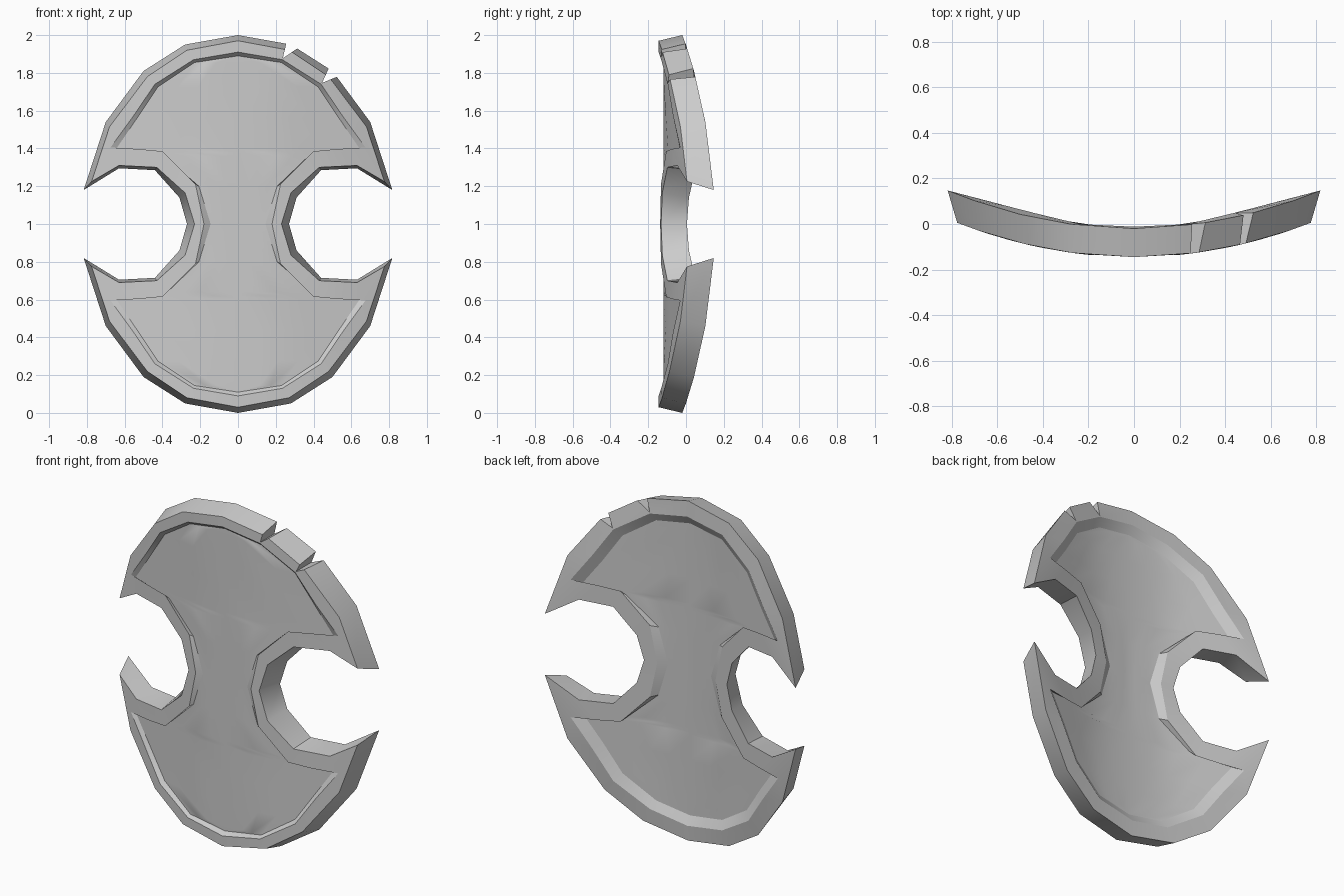
import bpy, bmesh, math

if "Cube" in bpy.data.objects:
    bpy.data.objects.remove(bpy.data.objects["Cube"])

# Quarter outlines (x, z): top centre -> side tip -> waist
BACK_OUT = [(0, 2), (.28, 1.95), (.5, 1.81), (.7, 1.54), (.817, 1.18),
            (.63, 1.295), (.44, 1.285), (.31, 1.14), (.27, 1)]
FRONT_OUT = [(0, 1.97), (.27, 1.92), (.48, 1.78), (.68, 1.515), (.775, 1.225),
             (.63, 1.31), (.43, 1.30), (.28, 1.165), (.23, 1)]
RIM_IN = [(0, 1.91), (.235, 1.87), (.44, 1.74), (.555, 1.57), (.675, 1.405),
          (.53, 1.397), (.40, 1.385), (.225, 1.21), (.18, 1)]
PANEL = [(0, 1.89), (.23, 1.855), (.425, 1.725), (.535, 1.56), (.645, 1.397),
         (.52, 1.38), (.39, 1.36), (.207, 1.2), (.145, 1)]
RIM_IN_BACK = RIM_IN[:7] + [(.235, 1.21), (.19, 1)]
PANEL_BACK = [(0, 1.86), (.215, 1.825), (.405, 1.70), (.515, 1.535), (.625, 1.385),
              (.51, 1.37), (.38, 1.35), (.20, 1.2), (.14, 1)]


# Depth of the plate across its width
def curved(base):
    return lambda x, z: base + .25 * x * x


def back_bent(drop):
    return lambda x, z: -drop + (.257 * (abs(x) - .25) if abs(x) > .25 else .048 * abs(x) - .012)


def front_bent(x, z):
    return -.12 + .2 * max(0, abs(x) - .2)


def outer_back(x, z):
    # outer arc is curved, side notches follow the bent back
    in_notch = abs(z - 1) < .3 and abs(x) < .7
    return back_bent(0)(x, z) if in_notch else curved(-.02)(x, z)


def full_outline(q):
    right = q + [(x, 2 - z) for x, z in reversed(q[:-1])]
    return right + [(-x, z) for x, z in reversed(right[1:-1])]


bm = bmesh.new()


def ring(q, depth):
    return [bm.verts.new((x, depth(x, z), z)) for x, z in full_outline(q)]


def bridge(a, b, tag):
    n = len(a)
    for i in range(n):
        j = (i + 1) % n
        bm.faces.new((a[i], a[j], b[j], b[i])).material_index = tag


def panel(q, depth, tag, cols=8):
    rows = []
    for x, z in full_outline(q)[:17]:
        if x == 0:
            rows.append([bm.verts.new((0, depth(0, z), z))] * (cols + 1))
        else:
            xs = [x * (2 * c / cols - 1) for c in range(cols + 1)]
            rows.append([bm.verts.new((u, depth(u, z), z)) for u in xs])
    for r, s in zip(rows, rows[1:]):
        for c in range(cols):
            loop = list(dict.fromkeys((r[c], r[c + 1], s[c + 1], s[c])))
            bm.faces.new(loop).material_index = tag


# Rim cross-section, swept from the back panel around to the front panel
rings = [ring(PANEL_BACK, back_bent(.028)), ring(RIM_IN_BACK, back_bent(0)),
         ring(BACK_OUT, outer_back), ring(FRONT_OUT, curved(-.145)),
         ring(RIM_IN, curved(-.145)), ring(PANEL, front_bent)]
for k, (a, b) in enumerate(zip(rings, rings[1:])):
    bridge(a, b, k)
# Centre panel, front and back skins
panel(PANEL, front_bent, 5)
panel(PANEL_BACK, back_bent(.028), 6)
bmesh.ops.remove_doubles(bm, verts=bm.verts, dist=1e-5)
bmesh.ops.recalc_face_normals(bm, faces=bm.faces)
# Crisp creases between the strips
for e in bm.edges:
    e.smooth = len({f.material_index for f in e.link_faces}) == 1
for f in bm.faces:
    f.material_index = 0
me = bpy.data.meshes.new("shield")
bm.to_mesh(me)
bm.free()
shield = bpy.data.objects.new("shield", me)
bpy.context.collection.objects.link(shield)
bpy.context.view_layer.objects.active = shield
shield.select_set(True)


# Wedge-shaped battle nicks in the upper right rim
def nick(apex, p, q):
    far = [(apex[0] + 1.6 * (e[0] - apex[0]), apex[1] + 1.6 * (e[1] - apex[1])) for e in (p, q)]
    b = bmesh.new()
    f = b.faces.new([b.verts.new((x, -.4, z)) for x, z in [apex] + far])
    ext = bmesh.ops.extrude_face_region(b, geom=[f])["geom"]
    bmesh.ops.translate(b, vec=(0, .8, 0), verts=[v for v in ext if isinstance(v, bmesh.types.BMVert)])
    bmesh.ops.recalc_face_normals(b, faces=b.faces)
    m = bpy.data.meshes.new("nick_cutter")
    b.to_mesh(m)
    b.free()
    cutter = bpy.data.objects.new("nick_cutter", m)
    cutter.hide_render = True
    bpy.context.collection.objects.link(cutter)
    mod = shield.modifiers.new("nick", 'BOOLEAN')
    mod.operation, mod.solver, mod.object = 'DIFFERENCE', 'EXACT', cutter
    bpy.ops.object.modifier_apply(modifier=mod.name)
    bpy.data.objects.remove(cutter)


nick((.237, 1.877), (.26, 1.975), (.315, 1.93))
nick((.445, 1.747), (.488, 1.84), (.525, 1.78))

bpy.ops.object.shade_smooth_by_angle(angle=math.radians(40), keep_sharp_edges=True)
